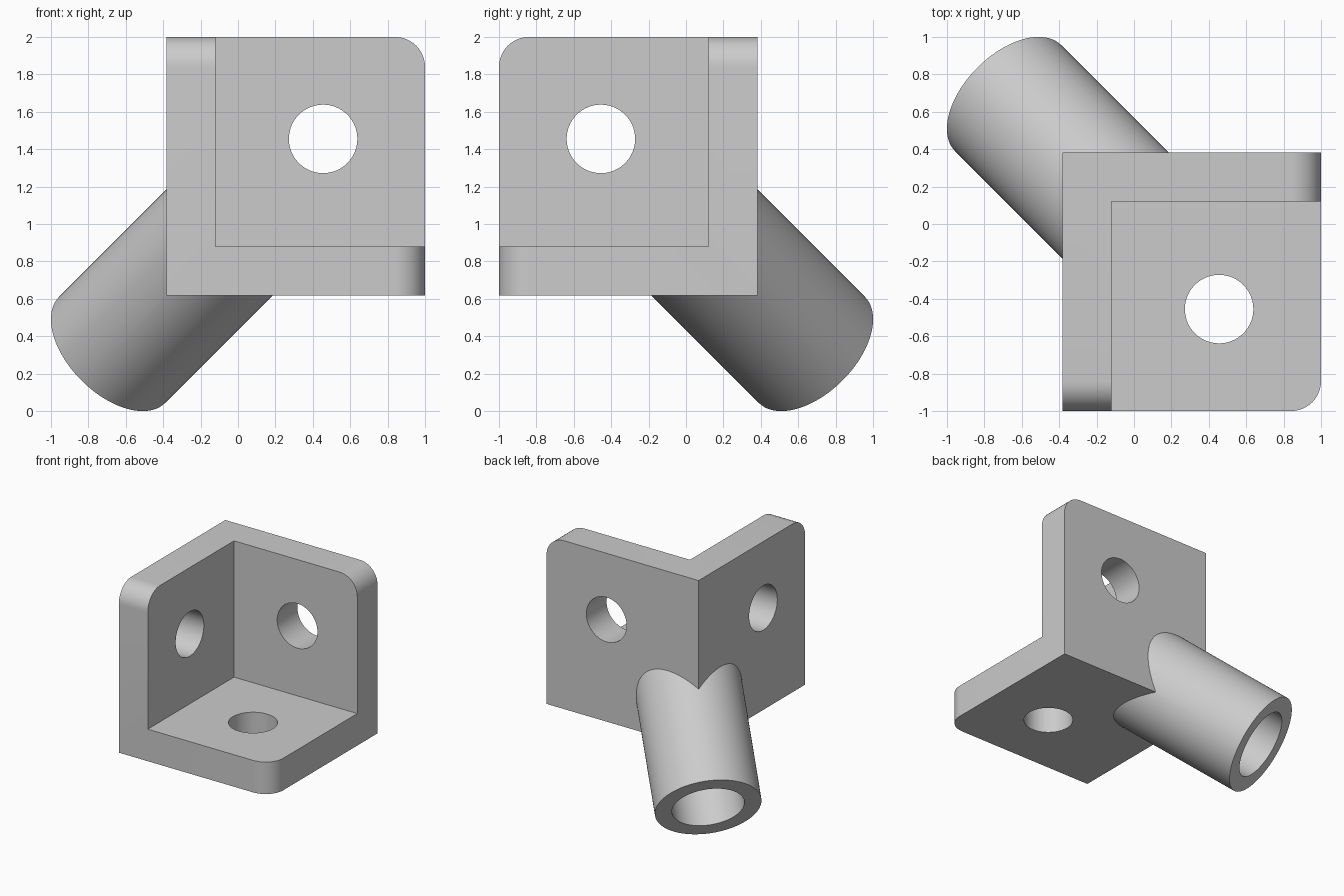
import bpy, bmesh, math
from mathutils import Vector

if "Cube" in bpy.data.objects:
    bpy.data.objects.remove(bpy.data.objects["Cube"])

HALF = 0.383            # outer corner sits at (-HALF, HALF, 1-HALF)
SIZE = 1.383            # bracket side length
THICK = 0.263           # plate thickness
CORNER = Vector((-HALF, HALF, 1 - HALF))
AXIS = Vector((-1, 1, -1)).normalized()
TUBE_END = Vector((-0.673, 0.673, 0.327))


def make_object(name, bm):
    mesh = bpy.data.meshes.new(name)
    bm.to_mesh(mesh)
    bm.free()
    ob = bpy.data.objects.new(name, mesh)
    bpy.context.collection.objects.link(ob)
    return ob


def corner_box(name, inset, size):
    """Cube growing from the bracket corner towards +x, -y, +z."""
    bm = bmesh.new()
    bmesh.ops.create_cube(bm, size=size)
    k = inset + size / 2
    bmesh.ops.translate(bm, verts=bm.verts, vec=CORNER + Vector((k, -k, k)))
    return make_object(name, bm)


def rod(name, start, direction, length, radius):
    bm = bmesh.new()
    bmesh.ops.create_cone(bm, cap_ends=True, segments=96, radius1=radius,
                          radius2=radius, depth=length)
    ob = make_object(name, bm)
    ob.rotation_mode = 'QUATERNION'
    ob.rotation_quaternion = Vector((0, 0, 1)).rotation_difference(direction)
    ob.location = start + direction * length / 2
    return ob


def combine(target, other, operation):
    mod = target.modifiers.new("combine", 'BOOLEAN')
    mod.operation = operation
    mod.solver = 'EXACT'
    mod.object = other
    bpy.context.view_layer.objects.active = target
    bpy.ops.object.modifier_apply(modifier=mod.name)
    bpy.data.objects.remove(other)


# Three plates meeting at one corner
bracket = corner_box("corner_bracket", 0, SIZE)
combine(bracket, corner_box("inner_cutter", THICK, 2), 'DIFFERENCE')

# Rounded free corner on each plate
bm = bmesh.new()
bm.from_mesh(bracket.data)


def at_tip(v):
    return (v.co.x > 0.99) + (v.co.y < -0.99) + (v.co.z > 1.99) == 2


tips = [e for e in bm.edges if all(at_tip(v) for v in e.verts)]
bmesh.ops.bevel(bm, geom=tips, offset=0.16, segments=12, profile=0.5,
                affect='EDGES')
bm.to_mesh(bracket.data)
bm.free()

# Hollow diagonal socket tube, trimmed inside the plates
tube = rod("socket_tube", TUBE_END, -AXIS, 1.4, 0.401)
combine(tube, rod("bore_cutter", TUBE_END + AXIS * 0.2, -AXIS, 2.0, 0.273), 'DIFFERENCE')
combine(tube, corner_box("trim_cutter", 0.1, 3), 'DIFFERENCE')
combine(bracket, tube, 'UNION')

# Screw hole through each plate
offset = SIZE - 0.545
for i in range(3):
    local = [offset] * 3
    local[i] = -0.05
    direction = Vector((0, 0, 0))
    direction[i] = -1 if i == 1 else 1
    start = CORNER + Vector((local[0], -local[1], local[2]))
    combine(bracket, rod("hole_cutter", start, direction, 0.4, 0.183), 'DIFFERENCE')

# Plain grey finish, smooth on the round surfaces only
grey = bpy.data.materials.new("plain_grey")
grey.diffuse_color = (0.6, 0.6, 0.6, 1)
grey.use_nodes = True
grey.node_tree.nodes["Principled BSDF"].inputs["Base Color"].default_value = grey.diffuse_color
bracket.data.materials.clear()
bracket.data.materials.append(grey)
bpy.ops.object.select_all(action='DESELECT')
bracket.select_set(True)
bpy.context.view_layer.objects.active = bracket
bpy.ops.object.shade_smooth_by_angle(angle=math.radians(25))
